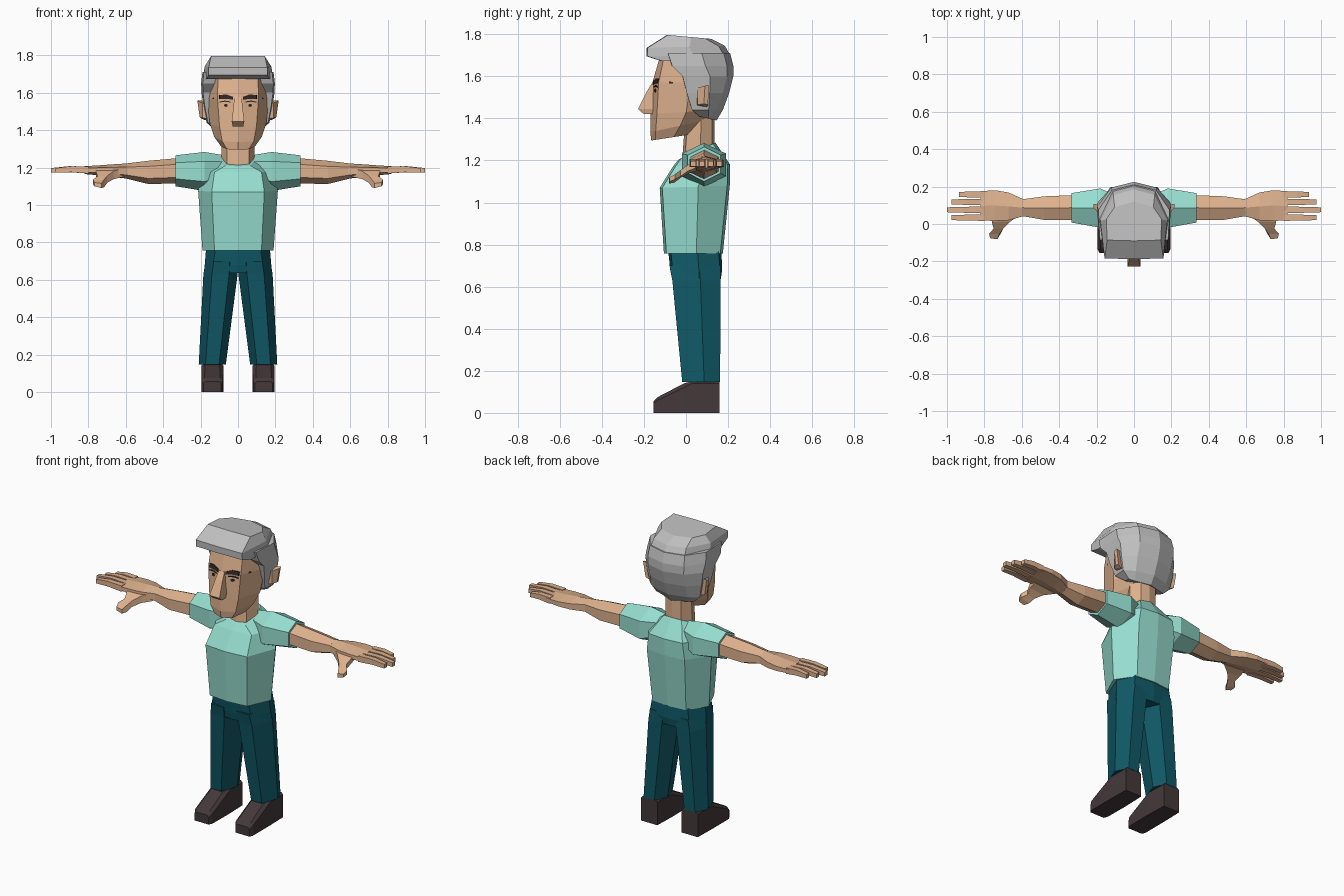
import bpy, bmesh
from mathutils import Vector
from mathutils.bvhtree import BVHTree


def material(name, rgb):
    m = bpy.data.materials.new(name)
    m.diffuse_color = (*rgb, 1)
    return m


SKIN = material("skin", (.73, .44, .27))
SHIRT = material("mint_shirt", (.31, .73, .63))
PANTS = material("teal_trousers", (.005, .10, .135))
SHOES = material("dark_shoe", (.058, .04, .042))
HAIR = material("grey_hair", (.52, .52, .52))
DARK = material("dark_brown", (.03, .018, .018))


def finish(name, bm, mat, mirror):
    bmesh.ops.recalc_face_normals(bm, faces=bm.faces)
    me = bpy.data.meshes.new(name)
    bm.to_mesh(me)
    bm.free()
    me.materials.append(mat)
    ob = bpy.data.objects.new(name, me)
    bpy.context.collection.objects.link(ob)
    if mirror:
        mod = ob.modifiers.new("mirror", 'MIRROR')
        mod.use_mirror_merge = False
    return ob


def loft(name, rings, mat, mirror=False):
    """Skin a closed tube through rings of equal length."""
    bm = bmesh.new()
    vs = [[bm.verts.new(p) for p in r] for r in rings]
    n = len(vs[0])
    for a, b in zip(vs, vs[1:]):
        for i in range(n):
            j = (i + 1) % n
            bm.faces.new((a[i], a[j], b[j], b[i]))
    bm.faces.new(vs[0][::-1])
    bm.faces.new(vs[-1])
    return finish(name, bm, mat, mirror)


def body(w, f, b, zf, zb=None, m=None, af=.66, ab=.6, s=.012, t=.012):
    """Eight-point horizontal section, tilted from zf (front) to zb (back)."""
    zb = zf if zb is None else zb
    m = f + (b - f) * .55 if m is None else m
    half = [(0, f), (af * w, f + s), (w, m), (ab * w, b - t), (0, b)]
    pts = half + [(-x, y) for x, y in half[3:0:-1]]
    return [(x, y, zf + (zb - zf) * (y - f) / (b - f)) for x, y in pts]


def hex_z(x0, x1, f, b, z, k=.5):
    """Horizontal six-point section with flat front and back."""
    c, w, m = (x0 + x1) / 2, (x1 - x0) / 2, f + (b - f) * .58
    return [(c - k * w, f, z), (c + k * w, f, z), (x1, m, z),
            (c + k * w, b, z), (c - k * w, b, z), (x0, m, z)]


def hex_x(x, y0, y1, z0, z1):
    """Six-point section across an arm, ridge on top."""
    c, q = (y0 + y1) / 2, (z1 - z0) * .24
    return [(x, c, z1), (x, y1, z1 - q), (x, y1, z0 + q),
            (x, c, z0), (x, y0, z0 + q), (x, y0, z1 - q)]


def rect_x(x, y0, y1, z0, z1):
    return [(x, y0, z0), (x, y1, z0), (x, y1, z1), (x, y0, z1)]


def rect_z(x0, x1, y0, y1, z):
    return [(x0, y0, z), (x1, y0, z), (x1, y1, z), (x0, y1, z)]


def shoe_ring(y, x0, x1, z, c):
    return [(x0, y, 0), (x1, y, 0), (x1, y, z - c), (x1 - c, y, z),
            (x0 + c, y, z), (x0, y, z - c)]


# Shoes
loft("shoes", [shoe_ring(-.155, .09, .185, .055, .012),
               shoe_ring(-.135, .08, .195, .075, .015),
               shoe_ring(-.01, .078, .195, .14, .02),
               shoe_ring(.03, .078, .195, .15, .01),
               shoe_ring(.16, .082, .192, .15, .01)], SHOES, True)

# Trousers: two legs and the hips
loft("trouser_legs", [hex_z(.065, .21, -.018, .162, .147),
                      hex_z(.002, .185, -.065, .165, .63),
                      hex_z(.001, .172, -.078, .165, .70)], PANTS, True)
loft("trouser_hips", [body(.183, -.066, .165, .635, af=.75, ab=.75),
                      body(.178, -.075, .172, .68, af=.75, ab=.75),
                      body(.17, -.085, .168, .775, af=.7, ab=.7)], PANTS)

# Shirt torso and sleeves
loft("shirt_torso", [body(.19, -.105, .175, .757),
                     body(.213, -.125, .208, 1.07, 1.08),
                     body(.19, -.06, .21, 1.175, 1.18),
                     body(.1, -.035, .14, 1.205, 1.285)], SHIRT)
loft("shirt_sleeves", [hex_x(.07, .03, .14, 1.12, 1.265),
                       hex_x(.18, -.02, .19, 1.075, 1.283),
                       hex_x(.335, .008, .165, 1.10, 1.265)], SHIRT, True)

# Arms running into the palms
loft("arms", [hex_x(.30, .02, .155, 1.115, 1.252),
              hex_x(.48, .022, .148, 1.112, 1.236),
              hex_x(.595, .042, .132, 1.14, 1.222)], SKIN, True)
loft("palms", [hex_x(.59, .042, .132, 1.14, 1.222),
               hex_x(.67, .02, .168, 1.15, 1.217),
               hex_x(.74, .017, .18, 1.158, 1.212),
               hex_x(.82, .018, .176, 1.165, 1.207)], SKIN, True)

# Fingers
for label, y, end in (("index", .034, .975), ("middle", .076, 1.0),
                      ("ring", .118, .975), ("little", .158, .935)):
    mid = (.81 + end) / 2
    loft(label + "_fingers", [rect_x(.80, y - .017, y + .017, 1.168, 1.204),
                              rect_x(mid, y - .016, y + .016, 1.175, 1.207),
                              rect_x(end, y - .013, y + .013, 1.172, 1.197)],
         SKIN, True)

# Thumbs
loft("thumbs", [[(.61, .05, 1.15), (.76, .05, 1.165), (.76, .05, 1.20), (.61, .05, 1.20)],
                [(.665, .01, 1.138), (.76, .01, 1.15), (.76, .01, 1.18), (.665, .01, 1.18)],
                [(.70, -.025, 1.118), (.75, -.025, 1.125), (.75, -.025, 1.155), (.70, -.025, 1.155)],
                [(.715, -.055, 1.095), (.775, -.052, 1.11), (.775, -.052, 1.135), (.72, -.055, 1.13)],
                [(.73, -.08, 1.09), (.768, -.078, 1.10), (.768, -.078, 1.12), (.73, -.08, 1.115)]],
     SKIN, True)

# Neck and head
loft("neck", [body(.09, -.02, .135, 1.18, 1.2), body(.088, -.002, .135, 1.42)], SKIN)
head = loft("head", [body(.09, -.165, .03, 1.295, 1.325, s=.02),
                     body(.128, -.17, .09, 1.335, 1.39, s=.026),
                     body(.15, -.168, .14, 1.42, 1.44, s=.03),
                     body(.166, -.16, .17, 1.57, s=.03),
                     body(.162, -.125, .17, 1.69, s=.02)], SKIN)

# Nose
loft("nose", [rect_z(-.028, .028, -.20, -.12, 1.42),
              rect_z(-.034, .034, -.228, -.12, 1.445),
              rect_z(-.024, .024, -.185, -.12, 1.53),
              rect_z(-.02, .02, -.158, -.12, 1.575)], SKIN)

# Ears, flaring outward to the back
loft("ears", [[(.14, .05, 1.46), (.14, .095, 1.455), (.14, .095, 1.54), (.14, .05, 1.545)],
              [(.19, .055, 1.465), (.18, .10, 1.455), (.18, .10, 1.555), (.19, .055, 1.545)],
              [(.205, .085, 1.47), (.2, .105, 1.465), (.215, .108, 1.56), (.217, .09, 1.555)]],
     SKIN, True)


# Hair: sideburns and nape, crown, overhanging fringe
def hair(w, f, b, zf, zb=None, af=.96, **k):
    return body(w, f, b, zf, zb, af=af, s=.004, t=.03, **k)


loft("hair_back", [hair(.125, .06, .145, 1.41, 1.39, ab=.7),
                   hair(.168, .025, .175, 1.44, ab=.65),
                   hair(.184, .0, .205, 1.52, ab=.65),
                   hair(.195, -.02, .225, 1.60, ab=.62),
                   hair(.197, -.07, .225, 1.65, ab=.62),
                   hair(.19, -.09, .21, 1.71, ab=.62)], HAIR)
loft("hair_top", [hair(.185, -.115, .215, 1.672, 1.69, af=.9, ab=.62),
                  hair(.185, -.187, .21, 1.695, 1.70, af=.85, ab=.62),
                  hair(.178, -.188, .185, 1.735, 1.745, af=.88, ab=.62),
                  hair(.148, -.09, .12, 1.797, 1.778, af=.97, ab=.7)], HAIR)

# Brows and eyes: thin plates projected onto the face
me = head.data
tree = BVHTree.FromPolygons([v.co for v in me.vertices],
                            [tuple(p.vertices) for p in me.polygons])


def plate(name, columns):
    rings = []
    for x, z0, z1 in columns:
        ring = []
        for z, lift in ((z0, .005), (z1, .005), (z1, -.003), (z0, -.003)):
            hit = tree.ray_cast(Vector((x, -1, z)), Vector((0, 1, 0)))[0]
            ring.append((x, hit.y - lift, z))
        rings.append(ring)
    loft(name, rings, DARK, True)


plate("eyebrows", [(.026, 1.562, 1.578), (.06, 1.567, 1.59),
                   (.10, 1.565, 1.588), (.135, 1.566, 1.572)])
plate("eyelids", [(.04, 1.548, 1.553), (.07, 1.552, 1.558), (.098, 1.547, 1.552)])
plate("eyes", [(.055, 1.528, 1.536), (.064, 1.523, 1.541), (.074, 1.528, 1.536)])
